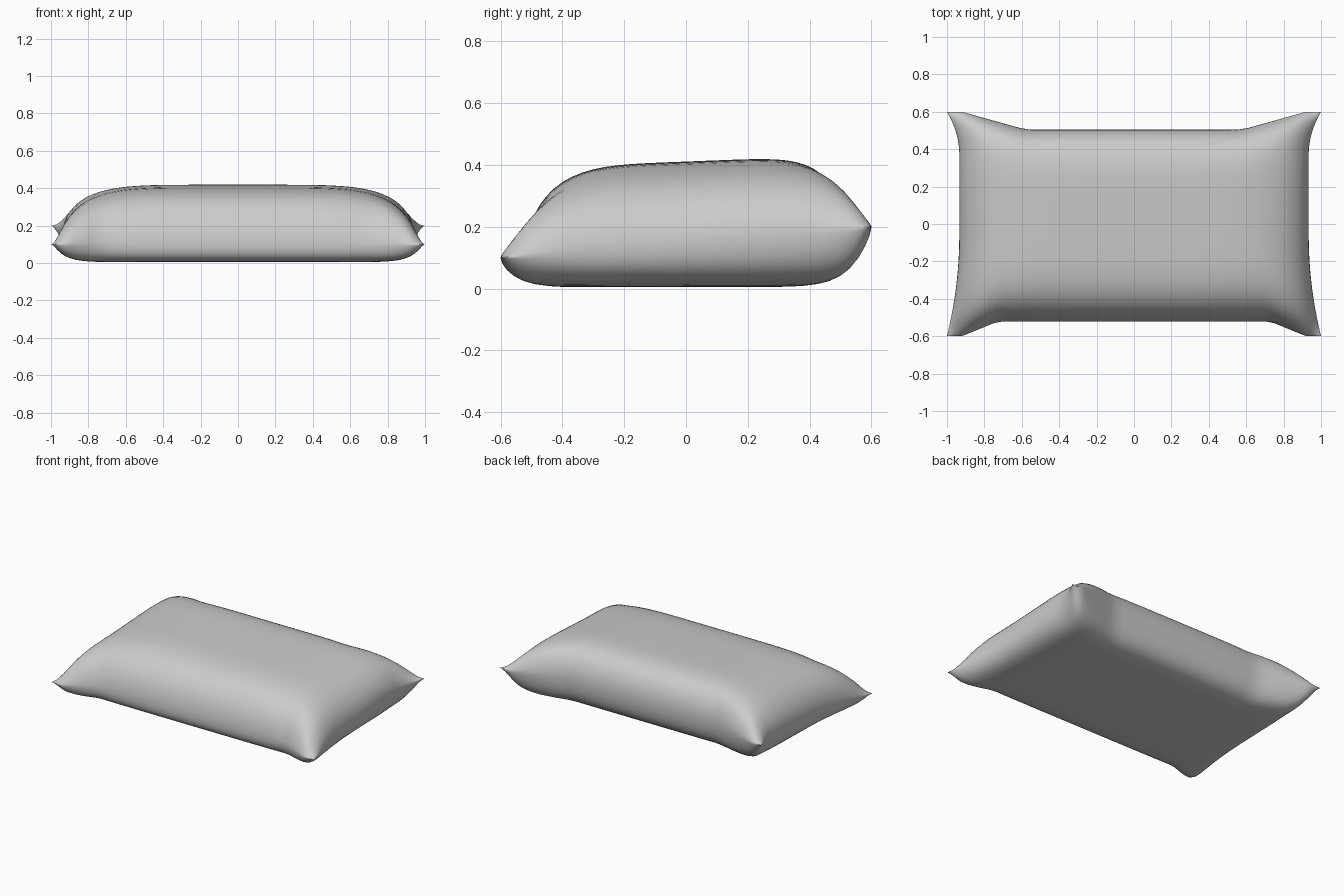
import bpy, bmesh
from math import sin, pi

if "Cube" in bpy.data.objects:
    bpy.data.objects.remove(bpy.data.objects["Cube"])

NU, NV = 48, 36


def ramp(d, start, end):
    """0 below start, rising in a straight line to 1 at end."""
    return min(1, max(0, (d - start) / (end - start)))


def dome(u, v, a, b, power):
    """Puffed height, zero on the seam and tapering to points in the corners."""
    power += 0.4 * abs(u * v) ** 5
    return (max(0, 1 - abs(u) ** a) * max(0, 1 - abs(v) ** b)) ** power


def pillow_point(u, v, side):
    # outline: edges pulled in between the four pointed corners
    back = v > 0
    ease = ramp(1 - abs(v), 0, 0.38 if back else 0.9)
    x = u * (1 - 0.066 * (1 - (1 - ease) ** 2))
    pull = ramp(1 - abs(u), 0.08, 0.42 if back else 0.27)
    y = v * (0.6 - (0.095 if back else 0.078) * pull)
    # seam is higher along the back
    seam = 0.15 + 0.05 * v
    if side > 0:
        top = 0.411 + 0.02 * v
        z = seam + (top - seam) * dome(u, v, 5.5, 6 if back else 4.3, 0.52)
    else:
        z = seam - (seam - 0.005) * dome(u, v, 14, 9 if back else 16, 0.45)
    return x, y, z


# pillow: an upper and a lower sheet joined along the seam
bm = bmesh.new()
for side in (1, -1):
    grid = [[bm.verts.new(pillow_point(sin(pi / 2 * (2 * i / NU - 1)),
                                       sin(pi / 2 * (2 * j / NV - 1)), side))
             for i in range(NU + 1)] for j in range(NV + 1)]
    for j in range(NV):
        for i in range(NU):
            bm.faces.new((grid[j][i], grid[j][i + 1],
                          grid[j + 1][i + 1], grid[j + 1][i])[::side])
bmesh.ops.remove_doubles(bm, verts=bm.verts, dist=0.0002)
bmesh.ops.recalc_face_normals(bm, faces=bm.faces)
for f in bm.faces:
    f.smooth = True
mesh = bpy.data.meshes.new("pillow")
bm.to_mesh(mesh)
bm.free()
pillow = bpy.data.objects.new("pillow", mesh)
bpy.context.collection.objects.link(pillow)
